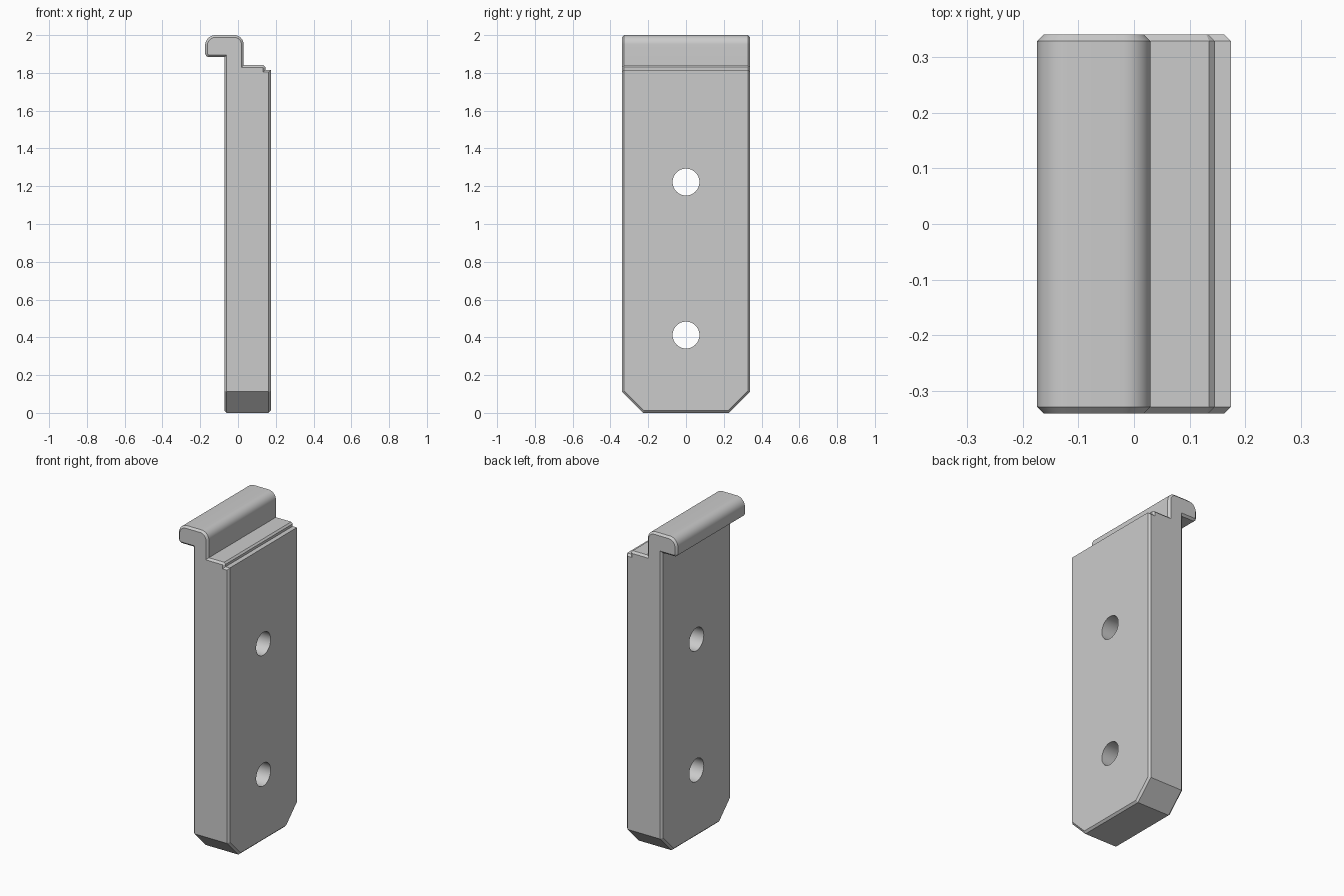
import bpy, bmesh
from math import sin, cos, radians, pi

cube = bpy.data.objects.get("Cube")
if cube:
    bpy.data.objects.remove(cube, do_unlink=True)

HALF_DEPTH = 0.34
CORNER_CUT = 0.112
CHAMFER = 0.012
HOLE_RADIUS = 0.071

grey = bpy.data.materials.new("plain grey")
grey.use_nodes = True
colour = (0.6, 0.6, 0.6, 1)
grey.diffuse_color = colour
grey.node_tree.nodes["Principled BSDF"].inputs["Base Color"].default_value = colour


def arc(x, z, radius, start, end, steps=10):
    """Points of a rounded corner in the side profile."""
    angles = [radians(start + (end - start) * i / steps) for i in range(steps + 1)]
    return [(x + radius * cos(a), z + radius * sin(a)) for a in angles]


# Side profile: plate, stepped ledge and rounded hook
profile = [(-0.072, 0), (0.174, 0), (0.174, 1.816), (0.145, 1.816),
           (0.145, 1.831), (0.135, 1.841), (0.03, 1.841)]
profile += arc(-0.02, 1.95, 0.05, 0, 90)
profile += arc(-0.119, 1.945, 0.055, 90, 180)
profile += arc(-0.152, 1.905, 0.022, 180, 270, 6)
profile += [(-0.072, 1.883)]

bm = bmesh.new()
cap = bm.faces.new([bm.verts.new((x, -HALF_DEPTH, z)) for x, z in profile])
extruded = bmesh.ops.extrude_face_region(bm, geom=[cap])["geom"]
new_verts = [g for g in extruded if isinstance(g, bmesh.types.BMVert)]
bmesh.ops.translate(bm, verts=new_verts, vec=(0, 2 * HALF_DEPTH, 0))
bmesh.ops.recalc_face_normals(bm, faces=bm.faces[:])


def bevel(edges, offset):
    bmesh.ops.bevel(bm, geom=edges, offset=offset, offset_type='OFFSET',
                    segments=1, affect='EDGES', clamp_overlap=False)
    bm.normal_update()


def is_low(edge, height):
    return all(v.co.z < height for v in edge.verts)


def touches(edge, axis):
    return any(abs(f.normal[axis]) > 0.9 for f in edge.link_faces)


# Cut off the two bottom corners
bevel([e for e in bm.edges if is_low(e, 0.01) and touches(e, 1)
       and abs(e.verts[0].co.y - e.verts[1].co.y) < 0.01], CORNER_CUT)

# Thin chamfer round both ends and the foot
bevel([e for e in bm.edges
       if touches(e, 0 if is_low(e, CORNER_CUT + 0.01) else 1)
       and not (is_low(e, CORNER_CUT + 0.01)
                and abs(e.verts[0].co.x - e.verts[1].co.x) > 0.01)], CHAMFER)

mesh = bpy.data.meshes.new("hooked_plate")
bm.to_mesh(mesh)
bm.free()
mesh.materials.append(grey)
plate = bpy.data.objects.new("hooked_plate", mesh)
bpy.context.collection.objects.link(plate)

# Two screw holes through the plate
for name, height in (("lower_hole_cutter", 0.412), ("upper_hole_cutter", 1.222)):
    bpy.ops.mesh.primitive_cylinder_add(vertices=48, radius=HOLE_RADIUS, depth=1,
                                        location=(0, 0, height),
                                        rotation=(0, pi / 2, 0))
    cutter = bpy.context.object
    cutter.name = name
    cutter.hide_render = True
    cutter.data.materials.append(grey)
    hole = plate.modifiers.new(name, 'BOOLEAN')
    hole.operation = 'DIFFERENCE'
    hole.solver = 'EXACT'
    hole.object = cutter
    bpy.ops.object.select_all(action='DESELECT')
    plate.select_set(True)
    bpy.context.view_layer.objects.active = plate
    bpy.ops.object.modifier_apply(modifier=hole.name)
    bpy.data.objects.remove(cutter, do_unlink=True)

bpy.ops.object.shade_smooth_by_angle(angle=radians(25))
